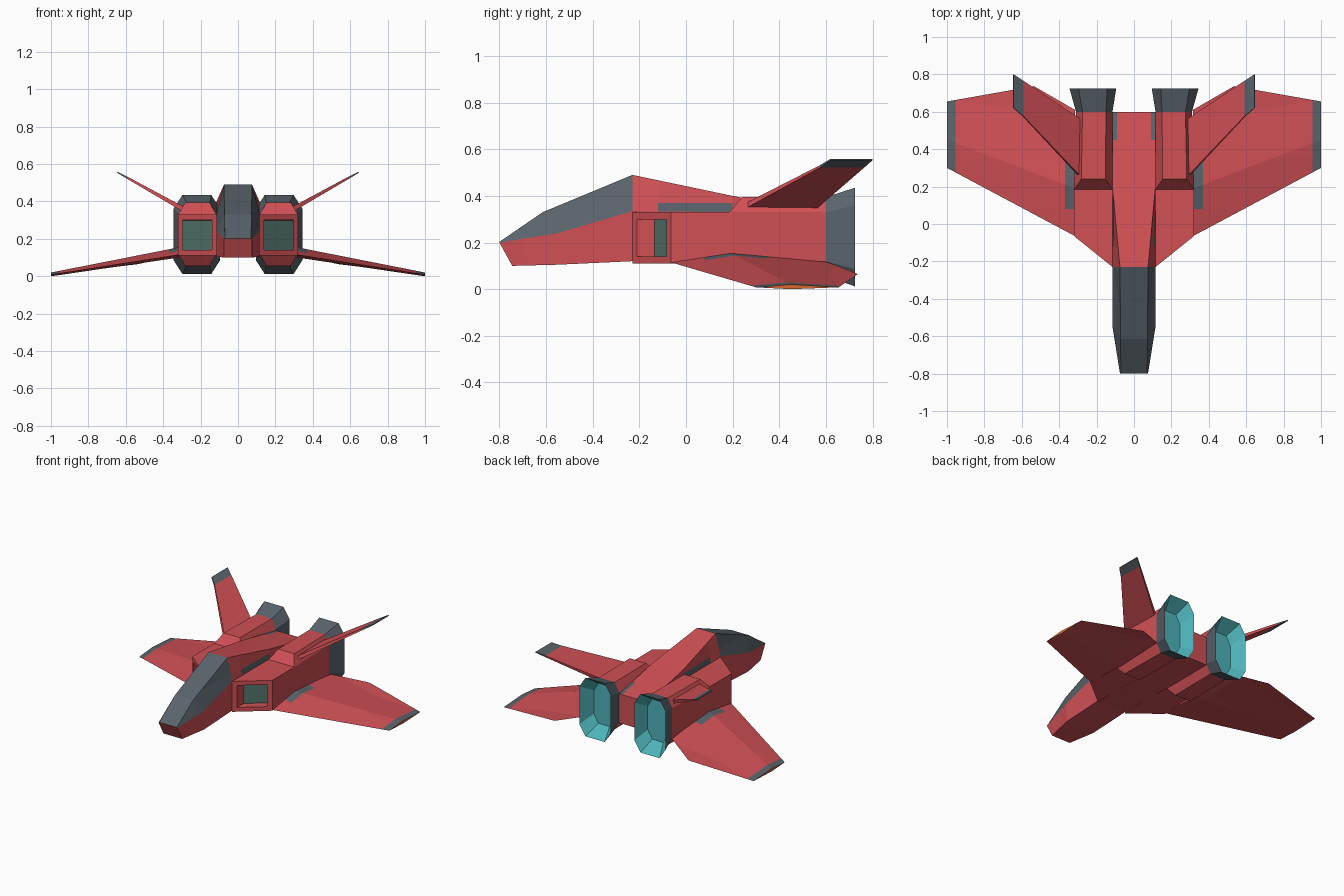
import bpy, bmesh
from mathutils import Vector

if "Cube" in bpy.data.objects:
    bpy.data.objects.remove(bpy.data.objects["Cube"])


def material(name, rgb):
    m = bpy.data.materials.new(name)
    lin = [(c / 255 / 12.92 if c < 11 else ((c / 255 + 0.055) / 1.055) ** 2.4) for c in rgb]
    m.diffuse_color = (*lin, 1)
    m.use_nodes = True
    m.node_tree.nodes["Principled BSDF"].inputs["Base Color"].default_value = m.diffuse_color
    return m


MATS = [material("red_hull", (208, 80, 85)),
        material("slate_grey", (90, 100, 108)),
        material("teal_glow", (78, 180, 186)),
        material("dull_green", (82, 115, 106)),
        material("orange_tip", (215, 105, 45))]
RED, GREY, TEAL, GREEN, ORANGE = range(5)


def loft(rings):
    """Skin closed rings of equal length and cap both ends."""
    bm = bmesh.new()
    rows = [[bm.verts.new(p) for p in r] for r in rings]
    n = len(rows[0])
    bands = []
    for a, b in zip(rows, rows[1:]):
        bands.append([bm.faces.new((a[i], a[(i + 1) % n], b[(i + 1) % n], b[i])) for i in range(n)])
    caps = [bm.faces.new(rows[0]), bm.faces.new(rows[-1])]
    return bm, bands, caps


def cut(bm, axis, value):
    """Slice the mesh so that paint rules have a clean edge."""
    no = Vector((0, 0, 0))
    no[axis] = 1
    bmesh.ops.bisect_plane(bm, geom=bm.verts[:] + bm.edges[:] + bm.faces[:],
                           plane_co=no * value, plane_no=no, dist=1e-5)


def paint(bm, rule):
    bm.normal_update()
    for f in bm.faces:
        f.material_index = rule(f.calc_center_median(), f.normal)


def finish(bm, name, mirror=False):
    bmesh.ops.recalc_face_normals(bm, faces=bm.faces[:])
    me = bpy.data.meshes.new(name)
    bm.to_mesh(me)
    bm.free()
    for m in MATS:
        me.materials.append(m)
    ob = bpy.data.objects.new(name, me)
    bpy.context.collection.objects.link(ob)
    if mirror:
        ob.modifiers.new("mirror", 'MIRROR').use_mirror_merge = False
    return ob


def octagon(y, x0, x1, z0, z1, cx, cz):
    return [(x0 + cx, y, z1), (x1 - cx, y, z1), (x1, y, z1 - cz), (x1, y, z0 + cz),
            (x1 - cx, y, z0), (x0 + cx, y, z0), (x0, y, z0 + cz), (x0, y, z1 - cz)]


# Fuselage: each section is (y, half width, z) for bottom, shoulder and top
sections = [((-.745, .075, .10), (-.80, .075, .20), (-.80, .07, .203)),
            ((-.55, .115, .105), (-.55, .115, .24), (-.615, .072, .33)),
            ((-.23, .115, .12), (-.23, .115, .335), (-.23, .075, .49)),
            ((.20, .115, .11), (.20, .115, .33), (.20, .115, .40)),
            ((.60, .115, .11), (.60, .115, .25), (.60, .115, .32))]
rings = []
for s in sections:
    right = [(w, y, z) for y, w, z in s]
    rings.append(right + [(-x, y, z) for x, y, z in reversed(right)])
bm, bands, caps = loft(rings)
for f in [f for b in bands[:2] for f in b[1:4]]:
    f.material_index = GREY
canopy = [f for f in bm.faces if f.material_index == GREY]
bmesh.ops.recalc_face_normals(bm, faces=bm.faces[:])
for axis, value in ((1, -.12), (1, .45), (2, .37), (0, .09), (0, -.09)):
    cut(bm, axis, value)


def hull_rule(c, n):
    if c.y < -.23:
        return None
    side_patch = abs(n.x) > .4 and .33 < c.z < .37 and -.12 < c.y < .2
    tail_patch = n.z > .5 and c.y > .45 and abs(c.x) > .09
    return GREY if side_patch or tail_patch else RED


bm.normal_update()
for f in bm.faces:
    paint_index = hull_rule(f.calc_center_median(), f.normal)
    if paint_index is not None:
        f.material_index = paint_index
finish(bm, "fuselage")

# Engine nacelle with slanted front and recessed intake
X0, X1 = .115, .32
front = [(x, -.23 + (x - X0) / (X1 - X0) * .165, z)
         for x, y, z in octagon(0, X0, X1, .11, .33, 0, 0)]
bm, bands, caps = loft([front,
                        octagon(.185, X0, X1, .12, .33, 0, 0),
                        octagon(.24, X0, X1, .055, .395, .038, .065),
                        octagon(.60, X0, X1 - .01, .055, .395, .035, .065)])
bmesh.ops.remove_doubles(bm, verts=bm.verts[:], dist=1e-4)
bmesh.ops.recalc_face_normals(bm, faces=bm.faces[:])
bm.normal_update()
intake = min(bm.faces, key=lambda f: f.calc_center_median().y)
bmesh.ops.inset_individual(bm, faces=[intake], thickness=.043)
bmesh.ops.inset_individual(bm, faces=[intake], thickness=0.0001)
for v in intake.verts:
    v.co.y += .075
intake.material_index = GREEN
finish(bm, "engine_nacelle", True)

# Flared nozzle with glowing hollow
bm, bands, caps = loft([octagon(.60, X0, X1 - .01, .055, .395, .035, .065),
                        octagon(.725, .095, .345, .012, .435, .048, .075),
                        octagon(.63, .135, .295, .08, .37, .035, .06)])
for f in bands[1] + [caps[1]]:
    f.material_index = TEAL
for f in bands[0] + [caps[0]]:
    f.material_index = GREY
finish(bm, "engine_nozzle", True)

# Wing with a spanwise ridge, grey tip and root patch, orange tip edge
pts = [(.315, -.065, .115), (.315, .19, .155), (.315, .61, .115), (.535, .737, .065),
       (1, .30, .008), (1, .45, .02), (1, .655, .008), (.315, .25, .10), (1, .45, 0)]
bm = bmesh.new()
A, B, C, D, E, F, G, b, f_ = [bm.verts.new(p) for p in pts]
for face in ((A, E, F, B), (B, F, G, D, C), (A, b, f_, E), (b, C, D, G, f_),
             (E, f_, G, F), (A, B, C, b)):
    bm.faces.new(face)
bmesh.ops.recalc_face_normals(bm, faces=bm.faces[:])
for axis, value in ((0, .955), (0, .37), (1, .08), (1, .35)):
    cut(bm, axis, value)


def wing_rule(c, n):
    if n.x > .9:
        return ORANGE if c.y > .35 else GREY
    if n.z > 0 and (c.x > .955 or (c.x < .37 and .08 < c.y < .35)):
        return GREY
    return RED


paint(bm, wing_rule)
finish(bm, "wing", True)

# Canted tail fin, thinning toward a grey tip
bm, bands, caps = loft([[(x - t * .5, y, z + t) for t, y in ((h, y0), (h, y1), (-h, y1), (-h, y0))]
                        for x, z, y0, y1, h in ((.295, .36, .26, .565, .011),
                                                (.592, .527, .575, .765, .005),
                                                (.645, .556, .62, .80, .003))])
paint(bm, lambda c, n: GREY if c.x > .592 else RED)
finish(bm, "tail_fin", True)
